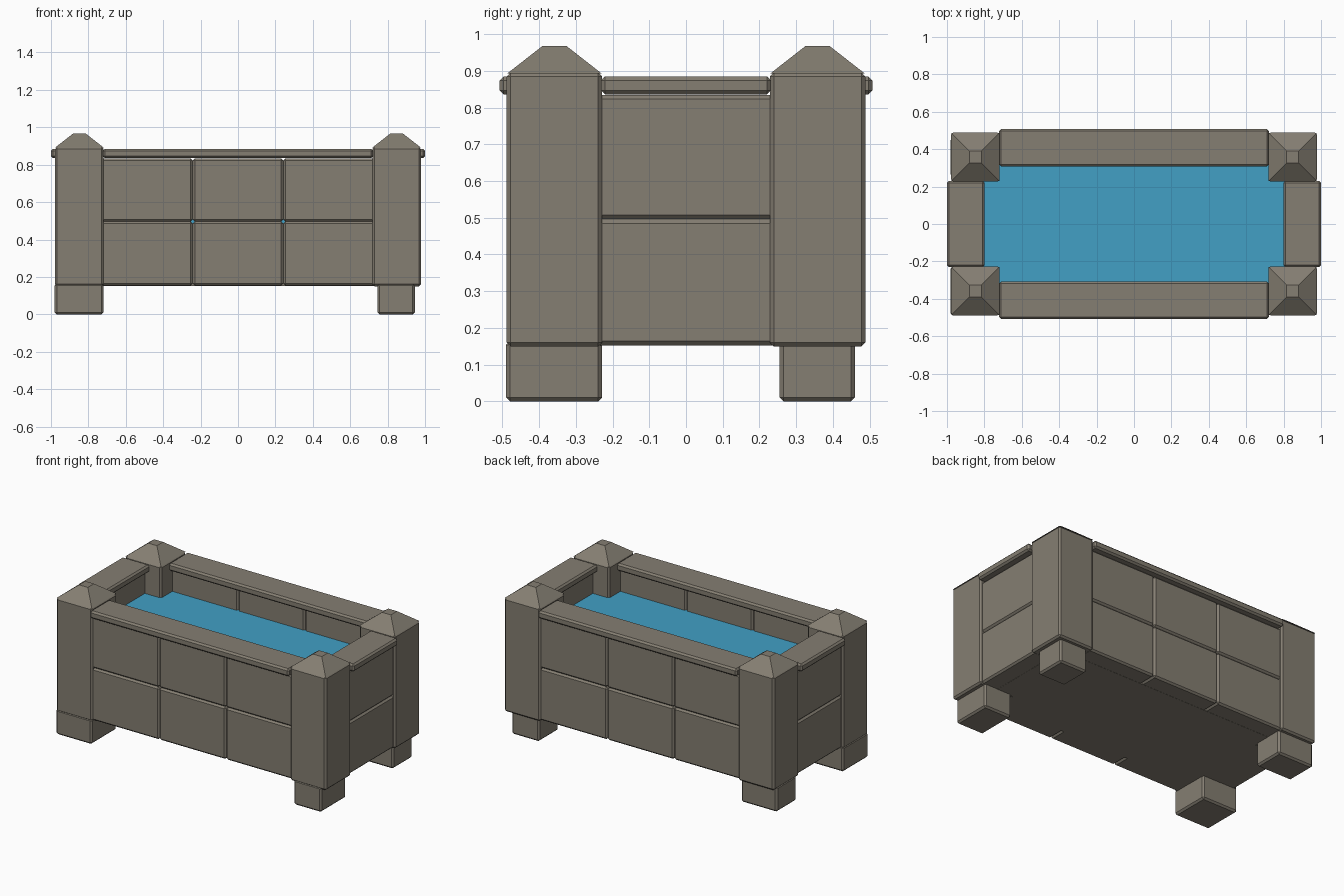
import bpy
import bmesh
from mathutils import Vector

if "Cube" in bpy.data.objects:
    bpy.data.objects.remove(bpy.data.objects["Cube"], do_unlink=True)


def make_material(name, rgb):
    mat = bpy.data.materials.new(name)
    mat.use_nodes = True
    color = (*rgb, 1.0)
    mat.diffuse_color = color
    bsdf = mat.node_tree.nodes["Principled BSDF"]
    bsdf.inputs["Base Color"].default_value = color
    bsdf.inputs["Roughness"].default_value = 0.9
    return mat


stone = make_material("grey brown stone", (0.233, 0.209, 0.168))
blue = make_material("blue water", (0.054, 0.35, 0.56))


def finish(name, bm, mat):
    mesh = bpy.data.meshes.new(name)
    bm.to_mesh(mesh)
    bm.free()
    mesh.materials.append(mat)
    obj = bpy.data.objects.new(name, mesh)
    bpy.context.collection.objects.link(obj)
    return obj


def block(name, low, high, bevel=0.011, mat=stone):
    """Box between two corners, with chamfered edges."""
    low, high = Vector(low), Vector(high)
    size, mid = high - low, (low + high) / 2
    bm = bmesh.new()
    bmesh.ops.create_cube(bm, size=1)
    for v in bm.verts:
        v.co = Vector(a * b for a, b in zip(v.co, size)) + mid
    if bevel:
        bmesh.ops.bevel(bm, geom=bm.edges[:], offset=bevel, segments=1,
                        affect='EDGES', profile=0.5)
    return finish(name, bm, mat)


def cap(name, x, y, z, base, top, height):
    """Square pyramid with its tip cut flat."""
    bm = bmesh.new()
    bmesh.ops.create_cube(bm, size=2)
    for v in bm.verts:
        half = top if v.co.z > 0 else base
        v.co = (x + v.co.x * half, y + v.co.y * half,
                z + (height if v.co.z > 0 else 0))
    return finish(name, bm, stone)


BASE, SPLIT, WALL_TOP = 0.153, 0.496, 0.834
POST_X, POST_Y, POST_HALF = 0.848, 0.358, 0.13
SIDES = {-1: "right", 1: "left"}
ENDS = {-1: "front", 1: "back"}

# Corner posts with pyramid caps
for sx, side in SIDES.items():
    for sy, end in ENDS.items():
        x, y, h = sx * POST_X, sy * POST_Y, POST_HALF
        block(f"{end}_{side}_post", (x - h, y - h, BASE - 0.003),
              (x + h, y + h, 0.895))
        cap(f"{end}_{side}_cap", x, y, 0.893, 0.128, 0.032, 0.075)

# Feet set into the posts, each cut a little differently
feet = {
    "front_right_foot": (-0.98, -0.72, -0.49, -0.228),
    "front_left_foot": (0.745, 0.945, -0.49, -0.228),
    "back_right_foot": (-0.98, -0.72, 0.255, 0.46),
    "back_left_foot": (0.745, 0.945, 0.255, 0.46),
}
for name, (x0, x1, y0, y1) in feet.items():
    block(name, (x0, y0, 0), (x1, y1, BASE + 0.012))

# Wall blocks in two courses, the outer ones running into the posts
columns = [-0.735, -0.242, 0.242, 0.735]
for row, (z0, z1) in enumerate([(BASE, SPLIT), (SPLIT, WALL_TOP)]):
    for sy, end in ENDS.items():
        y0, y1 = sorted((sy * 0.345, sy * 0.474))
        for col, (x0, x1) in enumerate(zip(columns, columns[1:])):
            block(f"{end}_wall_block_{row}_{col}", (x0, y0, z0), (x1, y1, z1))
    for sx, side in SIDES.items():
        x0, x1 = sorted((sx * 0.835, sx * 0.964))
        block(f"{side}_wall_block_{row}", (x0, -0.245, z0), (x1, 0.245, z1))

# Rim slabs
for sy, end in ENDS.items():
    y0, y1 = sorted((sy * 0.308, sy * 0.507))
    block(f"{end}_rim", (-0.722, y0, 0.835), (0.722, y1, 0.885))
for sx, side in SIDES.items():
    x0, x1 = sorted((sx * 0.8, sx * 1.0))
    block(f"{side}_rim", (x0, -0.231, 0.835), (x1, 0.231, 0.885))

# Floor slab and water
block("floor", (-0.85, -0.36, BASE - 0.001), (0.85, 0.36, 0.2), 0)
block("water", (-0.845, -0.355, 0.2), (0.845, 0.355, 0.688), 0, blue)
